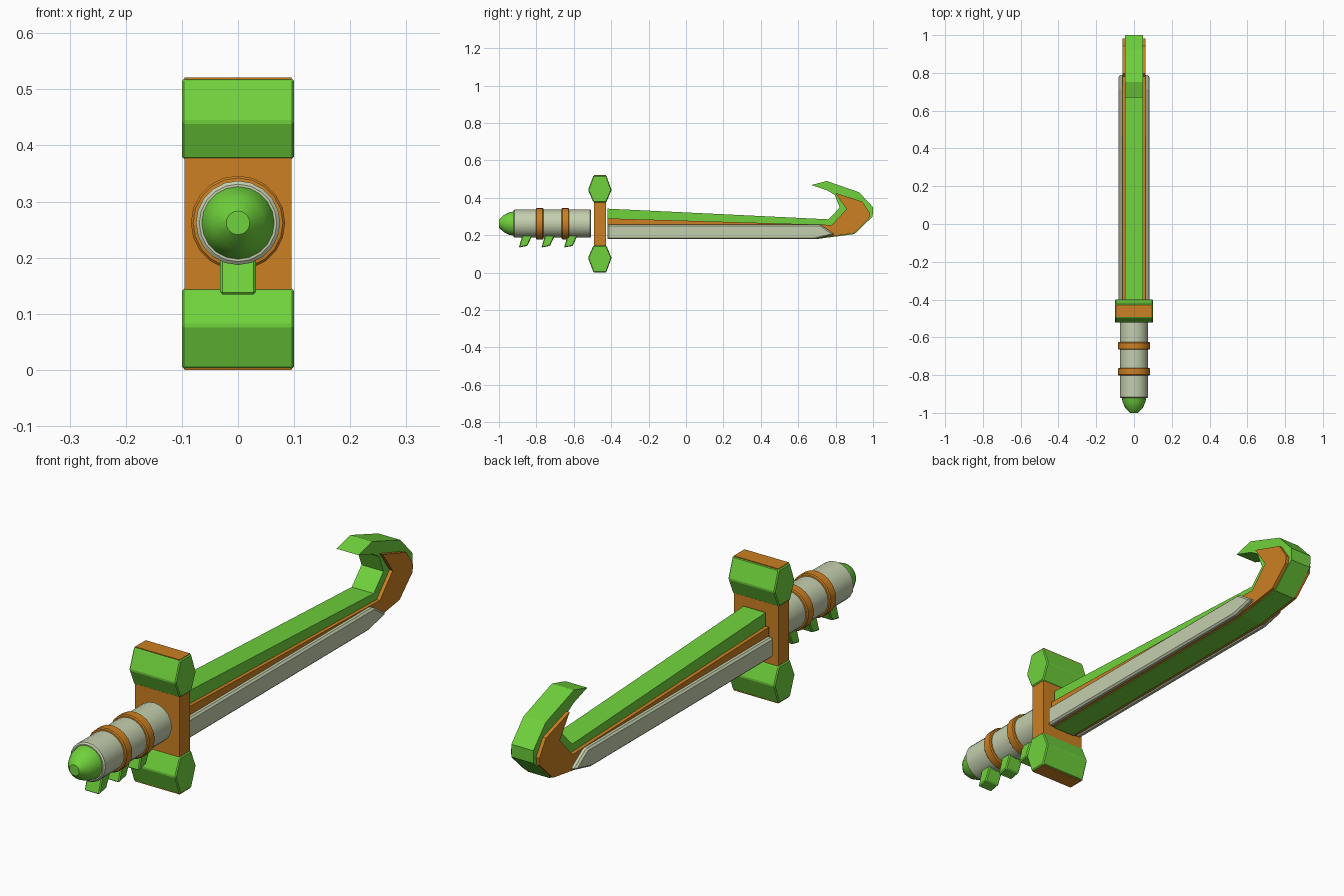
import bpy, bmesh, math

if "Cube" in bpy.data.objects:
    bpy.data.objects.remove(bpy.data.objects["Cube"])


def material(name, rgb):
    m = bpy.data.materials.new(name)
    m.diffuse_color = (*rgb, 1)
    m.use_nodes = True
    m.node_tree.nodes["Principled BSDF"].inputs["Base Color"].default_value = m.diffuse_color
    return m


GREEN = material("leaf green", (0.16, 0.64, 0.045))
ORANGE = material("orange", (0.60, 0.215, 0.016))
CREAM = material("pale grey green", (0.55, 0.62, 0.42))
AXIS_Z = 0.262


def finish(bm, name, mat, bevel=0, smooth=False):
    bmesh.ops.recalc_face_normals(bm, faces=bm.faces)
    mesh = bpy.data.meshes.new(name)
    bm.to_mesh(mesh)
    bm.free()
    mesh.materials.append(mat)
    ob = bpy.data.objects.new(name, mesh)
    bpy.context.collection.objects.link(ob)
    if bevel:
        b = ob.modifiers.new("bevel", 'BEVEL')
        b.width, b.segments, b.limit_method = bevel, 1, 'ANGLE'
    if smooth:
        bpy.ops.object.select_all(action='DESELECT')
        ob.select_set(True)
        bpy.context.view_layer.objects.active = ob
        bpy.ops.object.shade_smooth_by_angle(angle=math.radians(35))
    return ob


def prism(name, pts, x0, x1, mat, bevel=0):
    """Extrude a (y, z) outline from x0 to x1."""
    bm = bmesh.new()
    a = [bm.verts.new((x0, y, z)) for y, z in pts]
    b = [bm.verts.new((x1, y, z)) for y, z in pts]
    bm.faces.new(a)
    bm.faces.new(b[::-1])
    n = len(pts)
    for i in range(n):
        j = (i + 1) % n
        bm.faces.new((a[i], b[i], b[j], a[j]))
    return finish(bm, name, mat, bevel)


def lathe(name, profile, mat, sides=20):
    """Revolve a (y, radius) profile around the handle axis."""
    bm = bmesh.new()
    rings = []
    for y, r in profile:
        rings.append([bm.verts.new((r * math.cos(2 * math.pi * k / sides), y,
                                    AXIS_Z + r * math.sin(2 * math.pi * k / sides)))
                      for k in range(sides)])
    for p, q in zip(rings, rings[1:]):
        for k in range(sides):
            m = (k + 1) % sides
            bm.faces.new((p[k], p[m], q[m], q[k]))
    bm.faces.new(rings[0])
    bm.faces.new(rings[-1])
    return finish(bm, name, mat, smooth=True)


# handle: pommel, grip, bands
lathe("pommel", [(-1.0, 0.021), (-0.974, 0.046), (-0.945, 0.060), (-0.91, 0.067)], GREEN)
lathe("grip", [(-0.922, 0.069), (-0.917, 0.075), (-0.512, 0.075), (-0.507, 0.070)], CREAM)
for i, y in enumerate((-0.782, -0.645)):
    lathe(f"grip_band_{i + 1}", [(y - 0.021, 0.073), (y - 0.020, 0.080), (y - 0.016, 0.084),
                                 (y + 0.016, 0.084), (y + 0.020, 0.080), (y + 0.021, 0.073)], ORANGE)

# finger spikes under the grip
for i in range(3):
    d = 0.121 * i
    prism(f"grip_spike_{i + 1}", [(-0.867 + d, 0.225), (-0.810 + d, 0.225),
                                  (-0.848 + d, 0.143), (-0.894 + d, 0.134)],
          -0.032, 0.032, GREEN, 0.004)

# cross guard with hexagonal ends
prism("guard_bar", [(-0.493, 0), (-0.428, 0), (-0.428, 0.521), (-0.493, 0.521)],
      -0.095, 0.095, ORANGE)
cap = [(-0.495, 0.519), (-0.426, 0.519), (-0.398, 0.442), (-0.426, 0.376),
       (-0.495, 0.376), (-0.524, 0.442)]
prism("guard_cap_top", cap, -0.1, 0.1, GREEN, 0.004)
prism("guard_cap_bottom", [(y, 0.521 - z) for y, z in cap], -0.1, 0.1, GREEN, 0.004)

# hooked blade core
prism("blade_core", [(-0.42, 0.18), (0.705, 0.18), (0.90, 0.206), (0.998, 0.300), (1.0, 0.350),
                     (0.925, 0.430), (0.752, 0.490), (0.670, 0.468), (0.755, 0.440),
                     (0.795, 0.415), (0.822, 0.348), (0.762, 0.285), (-0.42, 0.342)],
      -0.047, 0.047, GREEN)

# orange inlay standing slightly proud on both sides
prism("blade_inlay", [(-0.42, 0.183), (0.70, 0.183), (0.79, 0.195), (0.90, 0.211), (0.979, 0.288),
                      (0.983, 0.318), (0.942, 0.380), (0.798, 0.426), (0.858, 0.340),
                      (0.780, 0.255), (-0.42, 0.290)],
      -0.061, 0.061, ORANGE)

# pale cutting edges on both sides
for side, s in (("left", -1), ("right", 1)):
    prism(f"blade_edge_{side}", [(-0.42, 0.179), (0.69, 0.179), (0.795, 0.204),
                                 (0.718, 0.257), (-0.42, 0.257)],
          s * 0.056, s * 0.081, CREAM, 0.007)
